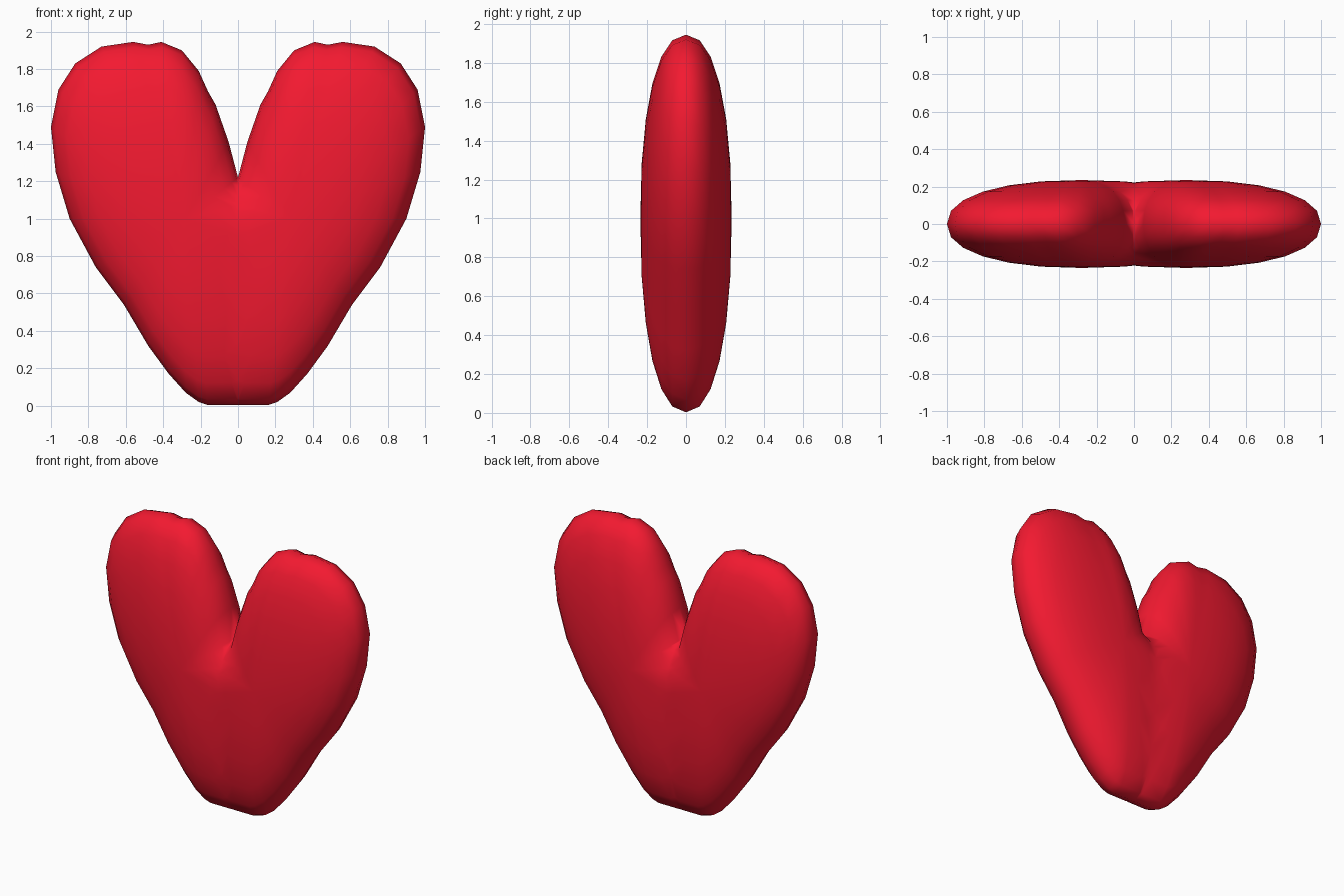
import bpy, bmesh, math

if "Cube" in bpy.data.objects:
    bpy.data.objects.remove(bpy.data.objects["Cube"])

# Front outline (x, z) of the right lobe, continued past the centre line
OUTLINE = [(0, 1.22), (0.05, 1.41), (0.12, 1.61), (0.16, 1.68), (0.21, 1.79), (0.30, 1.90),
           (0.41, 1.945), (0.48, 1.93), (0.56, 1.945), (0.73, 1.92), (0.87, 1.83),
           (0.96, 1.69), (1.0, 1.49), (0.975, 1.25), (0.90, 1.0), (0.76, 0.74),
           (0.61, 0.54), (0.48, 0.32), (0.37, 0.17), (0.28, 0.07), (0.21, 0.02),
           (0.16, 0.003), (0, 0.003), (-0.12, 0.06), (-0.28, 0.25), (-0.42, 0.50),
           (-0.48, 0.75), (-0.42, 0.95), (-0.17, 1.12)]
CX, CZ = 0.28, 1.0      # thickest point of the lobe
DEPTH = 0.235           # half thickness
POWER = 2 / 2.25        # slightly fuller than an ellipse
STEPS = 6               # rings from rim to pole

# Puffed lobe: outline rings shrinking towards a front and a back pole
bm = bmesh.new()
rings = []
for i in range(-STEPS + 1, STEPS):
    t = math.pi / 2 * i / STEPS
    s = math.cos(t) ** POWER
    y = math.copysign(abs(math.sin(t)) ** POWER, t) * DEPTH if i else 0
    rings.append([bm.verts.new((CX + (x - CX) * s, y, CZ + (z - CZ) * s)) for x, z in OUTLINE])
n = len(OUTLINE)
for a, b in zip(rings, rings[1:]):
    for k in range(n):
        bm.faces.new((a[k], a[(k + 1) % n], b[(k + 1) % n], b[k]))
for ring, y in ((rings[0], -DEPTH), (rings[-1], DEPTH)):
    pole = bm.verts.new((CX, y, CZ))
    for k in range(n):
        bm.faces.new((ring[k], ring[(k + 1) % n], pole))
bmesh.ops.recalc_face_normals(bm, faces=bm.faces)

# Cut at the centre line so the mirrored lobes join in a crease
bmesh.ops.bisect_plane(bm, geom=bm.verts[:] + bm.edges[:] + bm.faces[:], dist=1e-4,
                       plane_co=(0, 0, 0), plane_no=(1, 0, 0), clear_inner=True)
for v in bm.verts:
    if abs(v.co.x) < 1e-3:
        v.co.x = 0
for f in bm.faces:
    f.smooth = True

mesh = bpy.data.meshes.new("heart")
bm.to_mesh(mesh)
bm.free()
heart = bpy.data.objects.new("heart", mesh)
bpy.context.collection.objects.link(heart)
mirror = heart.modifiers.new("mirror", 'MIRROR')
mirror.use_clip = True
mirror.merge_threshold = 0.001

# Red material
red = bpy.data.materials.new("red")
red.diffuse_color = (0.9, 0.01, 0.03, 1)
red.use_nodes = True
red.node_tree.nodes["Principled BSDF"].inputs["Base Color"].default_value = red.diffuse_color
mesh.materials.append(red)
